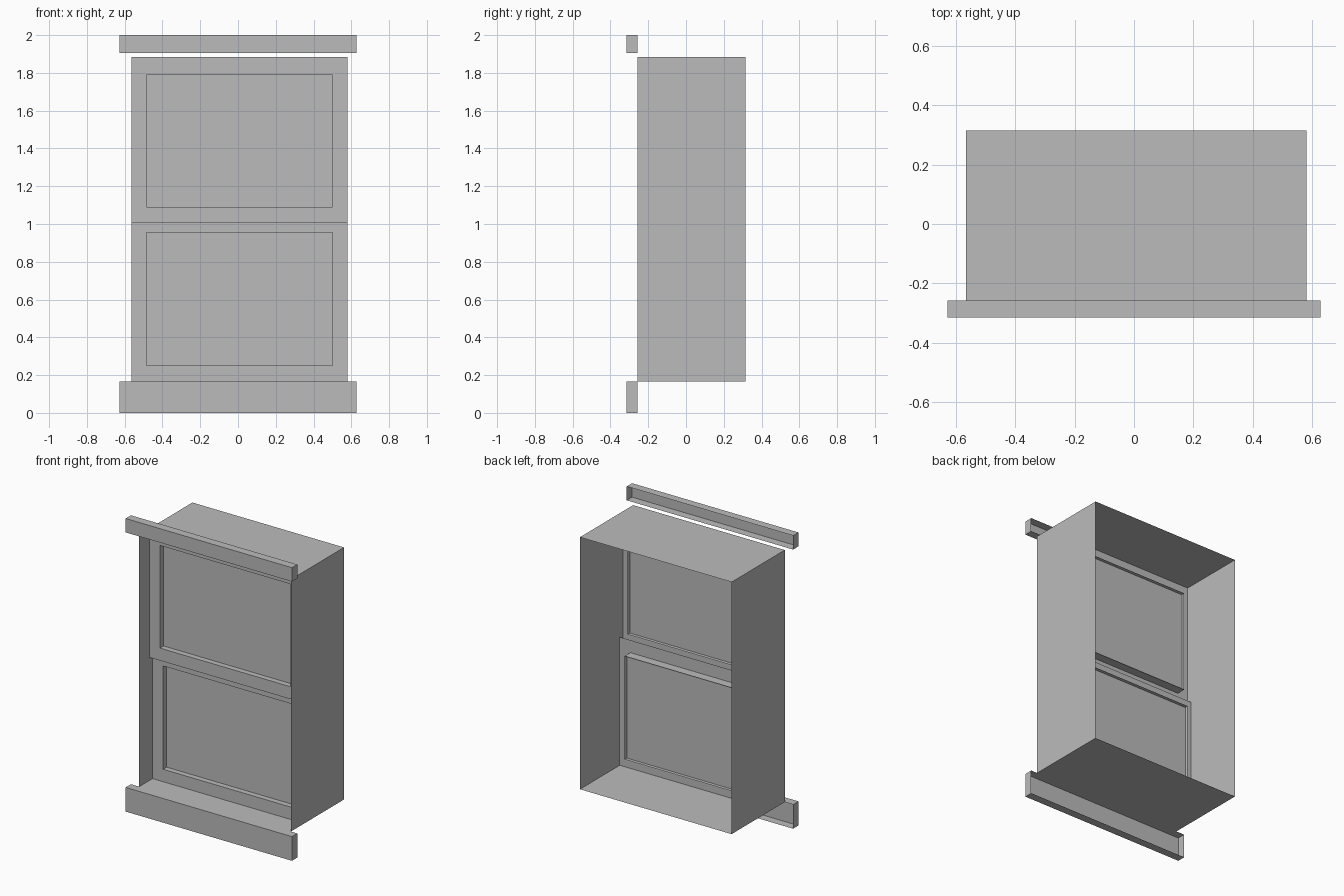
import bpy
import bmesh

cube = bpy.data.objects.get("Cube")
if cube:
    bpy.data.objects.remove(cube, do_unlink=True)

grey = bpy.data.materials.new("plain grey")
grey.use_nodes = True
grey.diffuse_color = (0.5, 0.5, 0.5, 1)
grey.node_tree.nodes["Principled BSDF"].inputs["Base Color"].default_value = (0.5, 0.5, 0.5, 1)


def finish(name, bm):
    mesh = bpy.data.meshes.new(name)
    bm.to_mesh(mesh)
    bm.free()
    mesh.materials.append(grey)
    obj = bpy.data.objects.new(name, mesh)
    bpy.context.collection.objects.link(obj)


def ring(bm, x, z, y):
    """Four corners of an upright rectangle, counter-clockwise from the front."""
    corners = ((x[0], z[0]), (x[1], z[0]), (x[1], z[1]), (x[0], z[1]))
    return [bm.verts.new((cx, y, cz)) for cx, cz in corners]


def bridge(bm, a, b):
    for i in range(4):
        j = (i + 1) % 4
        bm.faces.new((a[i], a[j], b[j], b[i]))


def sleeve(name, x, y, z, front):
    """Thin-walled box with an open back and an optional front."""
    bm = bmesh.new()
    near, far = ring(bm, x, z, y[0]), ring(bm, x, z, y[1])
    bridge(bm, far, near)
    if front:
        bm.faces.new(near)
    bmesh.ops.recalc_face_normals(bm, faces=bm.faces)
    for f in bm.faces:
        middle = f.calc_center_median()
        centre_z = sum(z) / 2
        if f.normal.z * (middle.z - centre_z) < -1e-6:
            bmesh.ops.reverse_faces(bm, faces=bm.faces)
            break
    finish(name, bm)


def sash(name, y, z, opening_z):
    """Flat frame, deep reveal behind the opening, and a pane inside it."""
    bm = bmesh.new()
    opening_x = (-0.485, 0.5)
    outer = ring(bm, wall_x, z, y)
    inner = ring(bm, opening_x, opening_z, y)
    back = ring(bm, opening_x, opening_z, y + 0.062)
    bridge(bm, outer, inner)
    bridge(bm, inner, back)
    finish(name + "_frame", bm)

    bm = bmesh.new()
    bm.faces.new(ring(bm, opening_x, opening_z, y + 0.038))
    finish(name + "_pane", bm)


wall_x = (-0.565, 0.58)

# Wall lining, open at the front and back
sleeve("window_lining", wall_x, (-0.258, 0.315), (0.165, 1.885), False)

# Outside trim, hollow at the back
trim_x, trim_y = (-0.628, 0.628), (-0.315, -0.258)
sleeve("lintel", trim_x, trim_y, (1.905, 2.0), True)
sleeve("sill", trim_x, trim_y, (0.0, 0.165), True)

# Overlapping sashes
sash("upper_sash", -0.148, (1.005, 1.885), (1.09, 1.79))
sash("lower_sash", -0.114, (0.165, 1.04), (0.25, 0.955))
